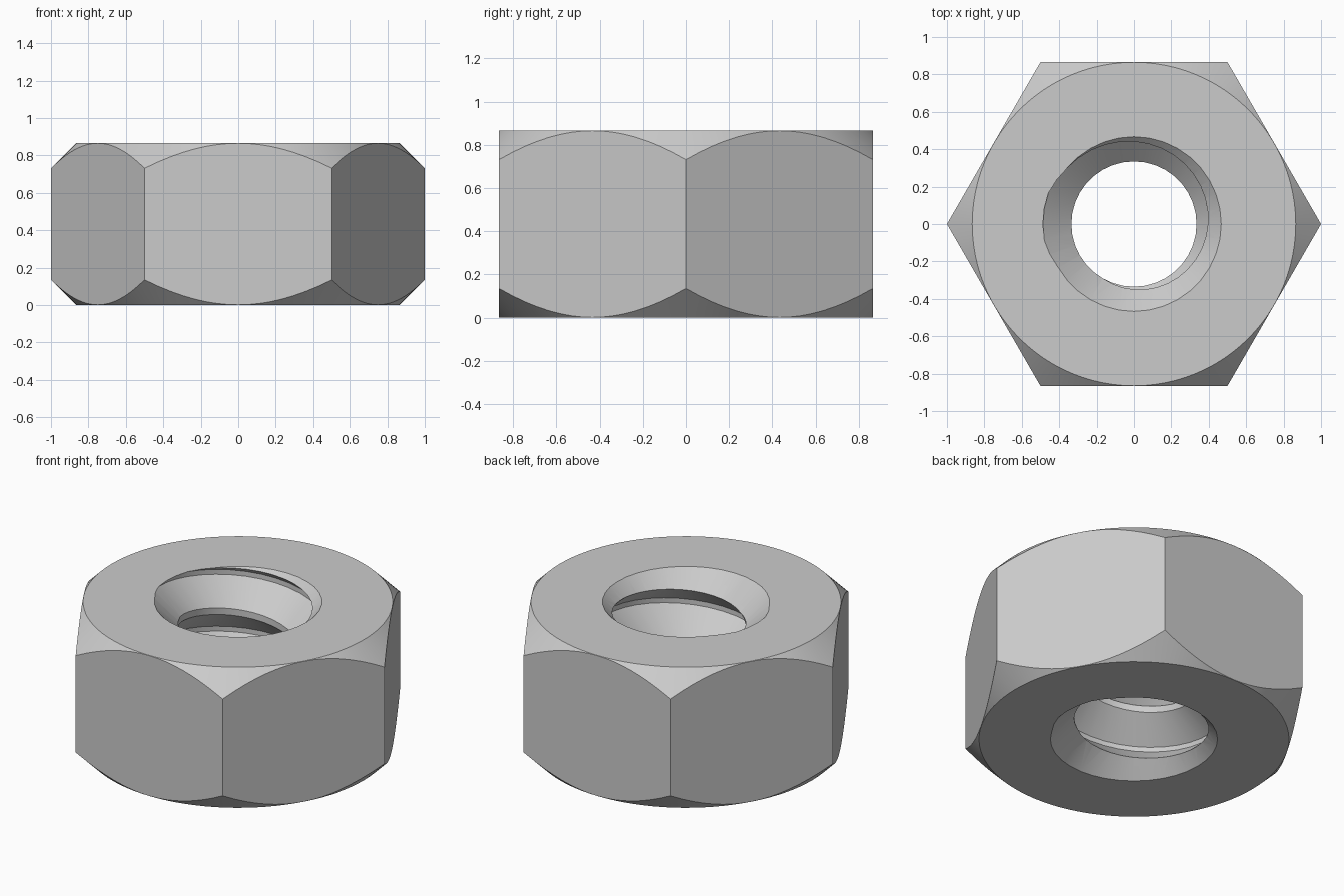
import bpy, bmesh
from math import sin, cos, pi, radians

if "Cube" in bpy.data.objects:
    bpy.data.objects.remove(bpy.data.objects["Cube"])

HEIGHT = 0.866
SEGMENTS = 36
PITCH = 0.35
MINOR, MAJOR = 0.335, 0.487


def make_object(name, bm):
    bmesh.ops.recalc_face_normals(bm, faces=bm.faces)
    mesh = bpy.data.meshes.new(name)
    bm.to_mesh(mesh)
    bm.free()
    obj = bpy.data.objects.new(name, mesh)
    bpy.context.collection.objects.link(obj)
    return obj


def lathe(name, profile, sides):
    """Closed solid turned around z from (radius, height) points."""
    bm = bmesh.new()
    rings = [[bm.verts.new((r * cos(2 * pi * i / sides), r * sin(2 * pi * i / sides), z))
              for i in range(sides)] for r, z in profile]
    for low, high in zip(rings, rings[1:]):
        for i in range(sides):
            j = (i + 1) % sides
            bm.faces.new((low[i], low[j], high[j], high[i]))
    bm.faces.new(rings[0][::-1])
    bm.faces.new(rings[-1])
    return make_object(name, bm)


def thread_cutter():
    """Right-handed helical screw solid, longer than the nut at both ends."""
    bm = bmesh.new()
    groove = [(MINOR, -0.17), (MAJOR, -0.03), (MAJOR, 0.0), (MINOR, 0.14)]
    step = len(groove)
    columns = []
    for i in range(SEGMENTS):
        a = 2 * pi * i / SEGMENTS
        columns.append([bm.verts.new((r * cos(a), r * sin(a),
                                      0.71 + PITCH * (turn + i / SEGMENTS) + dz))
                        for turn in range(-3, 3) for r, dz in groove])
    # The last column joins the first one a full turn higher
    for i, left in enumerate(columns):
        right = columns[i + 1] if i + 1 < SEGMENTS else columns[0][step:]
        for m in range(len(right) - 1):
            bm.faces.new((left[m], right[m], right[m + 1], left[m + 1]))
    # Fan caps, including the step where the helix starts and ends
    bottom = [c[0] for c in columns] + columns[0][step:0:-1]
    top = [c[-1] for c in columns] + columns[-1][-2:-step - 1:-1]
    for loop, z in ((bottom, -0.35), (top, 1.72)):
        # Close the top loop down to the vertex beside the first column
        if loop is top:
            loop.append(columns[-1][-step - 1])
        centre = bm.verts.new((0, 0, z))
        for a, b in zip(loop, loop[1:] + loop[:1]):
            bm.faces.new((a, b, centre))
    return make_object("thread_cutter", bm)


def cut(target, cutter, operation):
    mod = target.modifiers.new(cutter.name, 'BOOLEAN')
    mod.operation = operation
    mod.solver = 'EXACT'
    mod.object = cutter
    bpy.ops.object.select_all(action='DESELECT')
    target.select_set(True)
    bpy.context.view_layer.objects.active = target
    bpy.ops.object.modifier_apply(modifier=mod.name)
    bpy.data.objects.remove(cutter)


# Plain grey metal
steel = bpy.data.materials.new("grey_steel")
steel.use_nodes = True
colour = (0.6, 0.6, 0.6, 1)
steel.diffuse_color = colour
steel.node_tree.nodes["Principled BSDF"].inputs["Base Color"].default_value = colour

# Hexagonal body
nut = lathe("hex_nut", [(1, 0), (1, HEIGHT)], 6)
nut.data.materials.append(steel)

# Conical chamfer on the outer corners, top and bottom
chamfer = [(0.765, -0.1), (1.1, 0.235), (1.1, HEIGHT - 0.235), (0.765, HEIGHT + 0.1)]
cut(nut, lathe("corner_chamfer", chamfer, 96), 'INTERSECT')

# Threaded hole
cut(nut, thread_cutter(), 'DIFFERENCE')

# Countersink at each mouth of the hole
cone = [(0.567, -0.1), (0.267, 0.2)]
cut(nut, lathe("bottom_countersink", cone, SEGMENTS), 'DIFFERENCE')
cut(nut, lathe("top_countersink", [(r, HEIGHT - z) for r, z in cone[::-1]], SEGMENTS), 'DIFFERENCE')

# Smooth the curved surfaces and keep the edges crisp
nut.select_set(True)
bpy.context.view_layer.objects.active = nut
bpy.ops.object.shade_smooth_by_angle(angle=radians(25))
